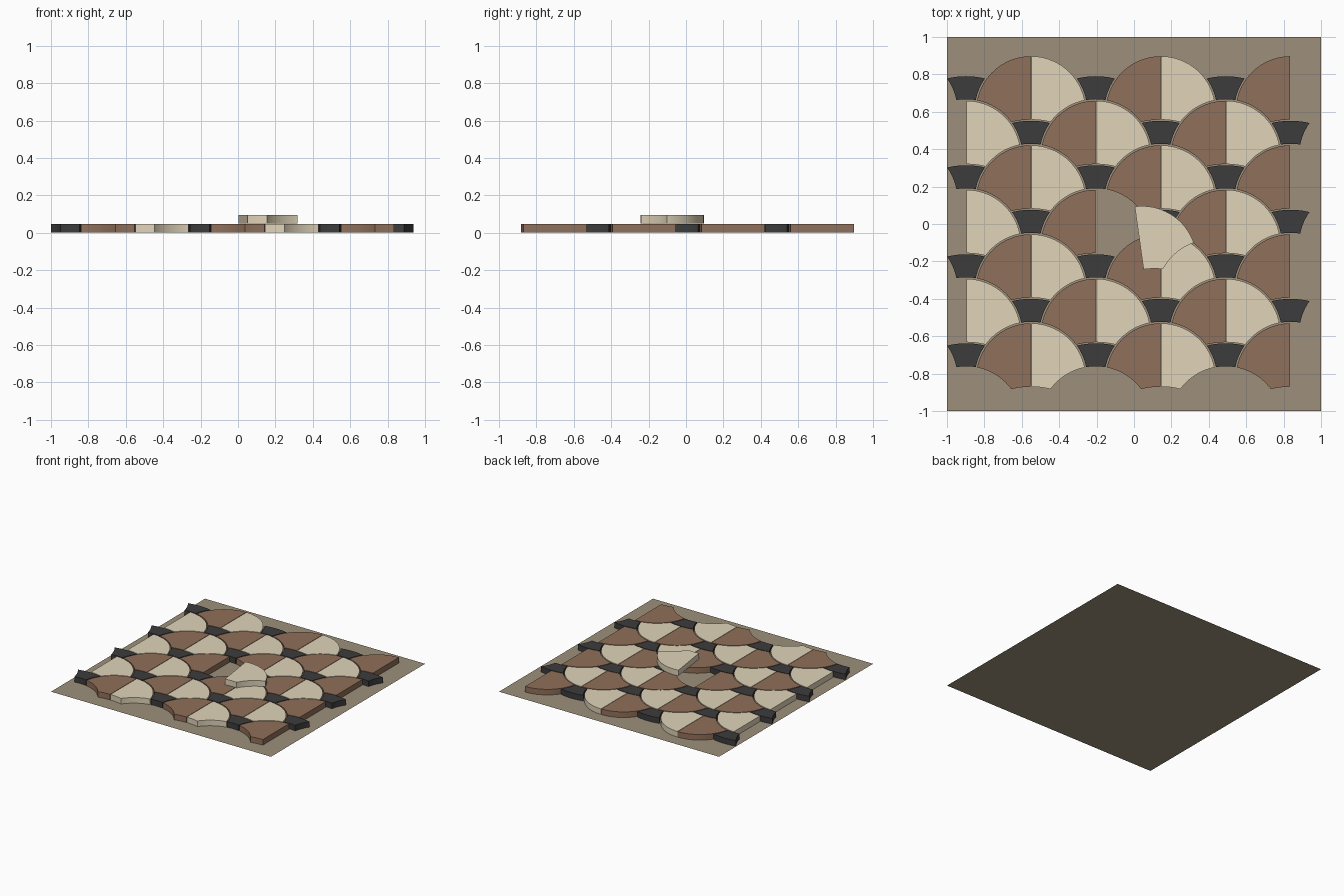
import bpy, bmesh
from math import sin, cos, atan2, radians, sqrt
from mathutils import Matrix

if "Cube" in bpy.data.objects:
    bpy.data.objects.remove(bpy.data.objects["Cube"])

HALF, ROW = 0.347, 0.238      # half column spacing, row spacing
R, HOLE = 0.293, 0.301        # fan radius, radius including the joint
CAP, CUT = R + 0.131, R + 0.137   # outer arc of wedge stone, cut under a fan
X0, TOP = -0.898, 0.897
THICK, LIFT = 0.048, 0.002


def material(name, col):
    m = bpy.data.materials.new(name)
    m.diffuse_color = (*col, 1)
    m.use_nodes = True
    m.node_tree.nodes["Principled BSDF"].inputs["Base Color"].default_value = m.diffuse_color
    return m


BROWN = material("brown stone", (0.28, 0.16, 0.10))
CREAM = material("cream stone", (0.75, 0.66, 0.49))
DARK = material("dark stone", (0.045, 0.045, 0.045))
BED = material("mortar bed", (0.34, 0.28, 0.20))


def meet(c0, r0, c1, r1):
    """Intersection of two circles, left of the line c0-c1."""
    dx, dy = c1[0] - c0[0], c1[1] - c0[1]
    d = sqrt(dx * dx + dy * dy)
    a = (r0 * r0 - r1 * r1 + d * d) / (2 * d)
    h = sqrt(r0 * r0 - a * a)
    return (c0[0] + (a * dx - h * dy) / d, c0[1] + (a * dy + h * dx) / d)


def arc(c, r, p, q, n):
    """Points on a circle between points p and q."""
    a, b = (atan2(t[1] - c[1], t[0] - c[0]) for t in (p, q))
    return [(c[0] + r * cos(a + (b - a) * i / n), c[1] + r * sin(a + (b - a) * i / n))
            for i in range(n + 1)]


def half_fan():
    """Right half of a fan, relative to its circle centre."""
    side_c, low_c, g = (HALF, -ROW), (0, -2 * ROW), 0.002
    corner = meet((0, 0), R, side_c, HOLE)
    foot = meet(low_c, CUT, side_c, HOLE)
    return (arc((0, 0), R, (g, R), corner, 24)
            + arc(side_c, HOLE, corner, foot, 14)[1:]
            + arc(low_c, CUT, foot, (g, CUT - 2 * ROW), 6)[1:])


def wedge():
    """Ring-shaped wedge above a fan, between its upper neighbours."""
    r_c, low = (HALF, ROW), (0, 0)
    out_r = meet(low, CAP, r_c, HOLE)
    in_r = meet(low, HOLE, r_c, HOLE)
    right = arc(r_c, HOLE, out_r, in_r, 6)
    left = [(-x, y) for x, y in reversed(right)]
    return (right + arc(low, HOLE, in_r, left[0], 8)[1:-1] + left
            + arc(low, CAP, left[-1], out_r, 10)[1:-1])


def slab(name, pts, x, y, mat, z0=LIFT, z1=THICK, turn=0):
    """Extrude an outline into a flat stone."""
    bm = bmesh.new()
    face = bm.faces.new([bm.verts.new((px, py, z0)) for px, py in pts])
    ext = bmesh.ops.extrude_face_region(bm, geom=[face])
    for v in ext["geom"]:
        if isinstance(v, bmesh.types.BMVert):
            v.co.z = z1
    bmesh.ops.recalc_face_normals(bm, faces=bm.faces)
    bm.transform(Matrix.Translation((x, y, 0)) @ Matrix.Rotation(turn, 4, 'Z'))
    me = bpy.data.meshes.new(name)
    bm.to_mesh(me)
    bm.free()
    me.materials.append(mat)
    ob = bpy.data.objects.new(name, me)
    bpy.context.collection.objects.link(ob)
    return ob


# mortar bed
bpy.ops.mesh.primitive_plane_add(size=2)
bed = bpy.context.object
bed.name = "mortar_bed"
bed.data.materials.append(BED)

cream_pts = half_fan()
brown_pts = [(-x, y) for x, y in cream_pts]
wedge_pts = wedge()

# staggered rows of two-tone fans, with dark wedges between them
for row in range(7):
    cy = TOP - ROW * row - R
    for col in range(6):
        x = X0 + HALF * col
        if (col + row) % 2:
            if col > 0:
                slab("brown_half_fan", brown_pts, x, cy, BROWN)
            if col < 5 and (row, col) != (3, 2):    # one stone is missing
                slab("cream_half_fan", cream_pts, x, cy, CREAM)
        else:
            slab("dark_wedge", wedge_pts, x, cy - ROW, DARK)

# the missing stone lies loose on top, slightly turned
turn = radians(8)
slab("loose_half_fan", cream_pts, 0.002 + R * sin(turn), 0.093 - R * cos(turn), CREAM,
     THICK + 0.001, 0.096, turn)
